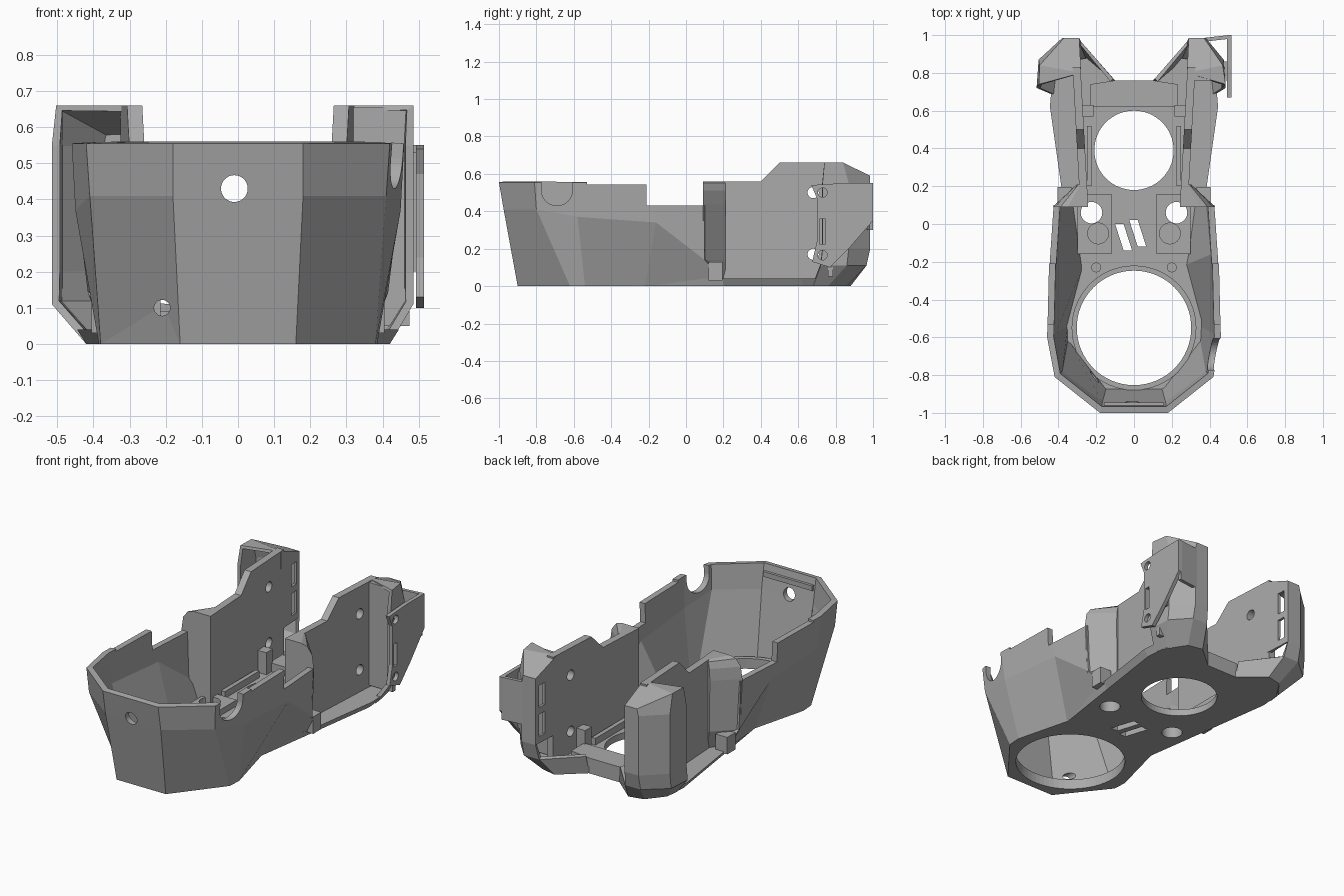
import bpy, bmesh, math
from mathutils import Matrix

if "Cube" in bpy.data.objects:
    bpy.data.objects.remove(bpy.data.objects["Cube"])

grey = bpy.data.materials.new("mid_grey")
grey.use_nodes = True
tone = (0.4, 0.4, 0.4, 1)
grey.diffuse_color = tone
grey.node_tree.nodes["Principled BSDF"].inputs["Base Color"].default_value = tone


def finish(bm, name, fix=True):
    if fix:
        bmesh.ops.recalc_face_normals(bm, faces=bm.faces)
    mesh = bpy.data.meshes.new(name)
    bm.to_mesh(mesh)
    bm.free()
    mesh.materials.append(grey)
    ob = bpy.data.objects.new(name, mesh)
    bpy.context.collection.objects.link(ob)
    return ob


def prism(name, lower, upper):
    """Solid between two matching outlines."""
    bm = bmesh.new()
    a = [bm.verts.new(p) for p in lower]
    b = [bm.verts.new(p) for p in upper]
    bm.faces.new(a)
    bm.faces.new(b)
    n = len(a)
    for i in range(n):
        bm.faces.new((a[i], a[(i + 1) % n], b[(i + 1) % n], b[i]))
    return finish(bm, name)


def slab(name, pts, z0, z1):
    return prism(name, [(x, y, z0) for x, y in pts], [(x, y, z1) for x, y in pts])


def box(name, x0, x1, y0, y1, z0, z1):
    return slab(name, [(x0, y0), (x1, y0), (x1, y1), (x0, y1)], z0, z1)


def rod(name, centre, r, depth, axis="Z", sides=48):
    bm = bmesh.new()
    bmesh.ops.create_cone(bm, cap_ends=True, segments=sides, radius1=r, radius2=r, depth=depth)
    turn = {"X": Matrix.Rotation(math.pi / 2, 4, "Y"), "Y": Matrix.Rotation(math.pi / 2, 4, "X"),
            "Z": Matrix.Identity(4)}[axis]
    bmesh.ops.transform(bm, matrix=Matrix.Translation(centre) @ turn, verts=bm.verts)
    return finish(bm, name)


def apply_mod(ob, mod):
    bpy.context.view_layer.objects.active = ob
    bpy.ops.object.modifier_apply(modifier=mod.name)


def cut(ob, cutters):
    for c in cutters:
        c.hide_render = True
        m = ob.modifiers.new("cut", "BOOLEAN")
        m.operation, m.solver, m.object = "DIFFERENCE", "EXACT", c
        apply_mod(ob, m)
        bpy.data.objects.remove(c)


def shell(name, rings, thick, caps=(), gap=None):
    """Open faceted wall through stacked rings, thickened inward; gap leaves out one (row, segment)."""
    bm = bmesh.new()
    rows = [[bm.verts.new(p) for p in r] for r in rings]
    for k, (lo, hi) in enumerate(zip(rows, rows[1:])):
        for i in range(len(lo) - 1):
            if (k, i) != gap:
                bm.faces.new((lo[i], lo[i + 1], hi[i + 1], hi[i]))
    for cap in caps:
        bm.faces.new([rows[-1][i] for i in cap])
    ob = finish(bm, name, fix=False)
    m = ob.modifiers.new("wall", "SOLIDIFY")
    m.thickness, m.offset = thick, -1
    apply_mod(ob, m)
    return ob


def both(half):
    return [(-p[0],) + tuple(p[1:]) for p in reversed(half)] + list(half)


# Floor plate with the two large openings, screw holes and vents
base = [(.16, -.9), (.38, -.62), (.38, -.52), (.3, -.21), (.36, .2), (.42, .62), (.41, .74),
        (.33, .86), (.24, .88), (.1, .76)]
top = [(x + .025 * (y > .1) * (x > .3), y) for x, y in base]
floor = prism("floor_plate", [(x, y, 0) for x, y in both(base)], [(x, y, .04) for x, y in both(top)])
holes = [rod("c", (0, -.55, 0), .303, 1, sides=64), rod("c", (0, .39, 0), .21, 1, sides=64)]
holes += [rod("c", (s * .225, .06, 0), .057, 1) for s in (1, -1)]
for x, y in ((-.055, -.07), (.02, -.05)):
    holes.append(slab("c", [(x, y - .07), (x + .045, y - .07), (x, y + .07), (x - .045, y + .07)], -.1, .1))
cut(floor, holes)

# Raised lip round the front opening
lip = rod("front_opening_lip", (0, -.55, .045), .33, .03, sides=64)
cut(lip, [rod("c", (0, -.55, 0), .303, 1, sides=64)])

# Faceted front bowl
low = [(.16, -.9, 0), (.38, -.62, 0), (.385, -.54, 0), (.3, -.22, 0), (.37, .19, .03)]
mid = [(.18, -.975, .41), (.41, -.8, .41), (.45, -.58, .37), (.44, -.16, .34), (.415, .1, .14)]
rim = [(.18, -1, .555), (.42, -.81, .555), (.46, -.6, .555), (.45, -.2, .555), (.43, .1, .555)]
bowl = shell("front_bowl", [both(low), both(mid), both(rim)], .035)
cut(bowl, [
    box("c", -1, 1, -.21, .3, .43, 1),
    box("c", -1, 1, -.53, -.2, .543, 1),
    rod("c", (.45, -.69, .513), .083, .3, "X"),
    box("c", .3, .6, -.773, -.607, .513, 1),
    rod("c", (-.01, -1, .43), .037, .4, "Y"),
    rod("c", (-.21, -.88, .1), .022, .2, "Y")])

# Slot rail inside the front rim
box("front_rim_rail", -.16, .16, -.965, -.945, .49, .52)


def plate_x(y):
    return .243 + .055 * (y - .1)


for s, side in ((1, "left"), (-1, "right")):
    # Upright rear side plates
    prof = [(.09, .03), (.09, .56), (.4, .56), (.5, .66), (.83, .66), (.83, .03)]
    plate = prism(side + "_side_plate", [(s * plate_x(y), y, z) for y, z in prof],
                  [(s * (plate_x(y) + .042), y, z) for y, z in prof])
    cut(plate, [rod("c", (s * .3, .68, z), .03, .2, "X") for z in (.17, .5)])

    # Round-shouldered wing tapering from the bowl back to the side plate
    wing = [(.26, .03), (.35, .03), (.415, .14), (.43, .44), (.42, .51), (.39, .55), (.35, .56), (.26, .56)]
    prism(side + "_wing", [(s * x, .09, z) for x, z in wing],
          [(s * (.26 + (x - .26) * .25), .21, z) for x, z in wing])
    box(side + "_wing_tab", s * .33, s * .405, .12, .195, .03, .13)

    # Hollow rear horn with an open tail pocket
    w, lean = (.515, .012) if s < 0 else (.485, 0)
    rings = [
        [(.42, .68, 0), (.41, .76, 0), (.33, .86, 0), (.24, .88, 0), (.1, .76, 0)],
        [(w, .72, .11), (w - .01, .86, .11), (.38, .965, .11), (.28, .965, .11), (.11, .77, .1)],
        [(w, .73, .2), (w - .01, .87, .2), (.38, .985, .2), (.29, .985, .2), (.28, .8, .2)],
        [(w, .73, .55), (w - .01, .87, .55), (.38, .985, .55), (.29, .985, .55), (.28, .8, .55)],
        [(w - lean, .74, .66), (w - .015, .84, .66), (.37, .985, .59), (.29, .985, .59), (.28, .8, .66)]]
    caps, gap = [(0, 1, 4), (1, 2, 3, 4)], (1, 3)
    if s < 0:
        rings = [[(-x, y, z) for x, y, z in reversed(r)] for r in rings]
        caps, gap = [(0, 3, 4), (0, 1, 2, 3)], (1, 0)
    horn = shell(side + "_rear_horn", rings, .022, caps, gap)
    cut(horn, [box("c", s * .2, s * .33, .905, .955, z, z + .13) for z in (.24, .41)])

    # Mounting pad with screw bore, small boss, clip and rail
    pad = box(side + "_mount_pad", s * .12, s * .3, -.16, .16, .03, .075)
    cut(pad, [rod("c", (s * .225, .06, 0), .057, 1), rod("c", (s * .19, -.05, .085), .055, .05)])
    rod(side + "_boss", (s * .2, -.23, .05), .026, .04, sides=24)
    box(side + "_clip", s * .215, s * .275, .57, .63, .03, .17)
    box(side + "_cable_rail", s * .225, s * .25, .2, .52, .03, .08)

# Raised rear crossbar
slab("rear_crossbar", [(-.23, .62), (.23, .62), (.23, .74), (.1, .76), (-.1, .76), (-.23, .74)], .03, .09)

# Front wall of the one closed horn
slab("horn_front_wall", [(.31, .76), (.475, .76), (.475, .785), (.31, .785)], .05, .655)

# Outer bracket plate with two bores and a slot
prof = [(.67, .54), (.7, .47), (.7, .24), (.675, .13), (.77, .1), (.87, .2), (1, .35), (1, .55), (.83, .55)]
bracket = prism("outer_bracket", [(.492, y, z) for y, z in prof], [(.515, y, z) for y, z in prof])
cut(bracket, [rod("c", (.5, .73, .5), .025, .06, "X"), rod("c", (.5, .73, .165), .025, .06, "X"),
              box("c", .45, .6, .715, .745, .225, .36)])
slab("bracket_bridge", [(.37, .965), (.5, .98), (.5, 1), (.37, .985)], .3, .55)
box("bracket_mount", .46, .5, .76, .86, .2, .53)
